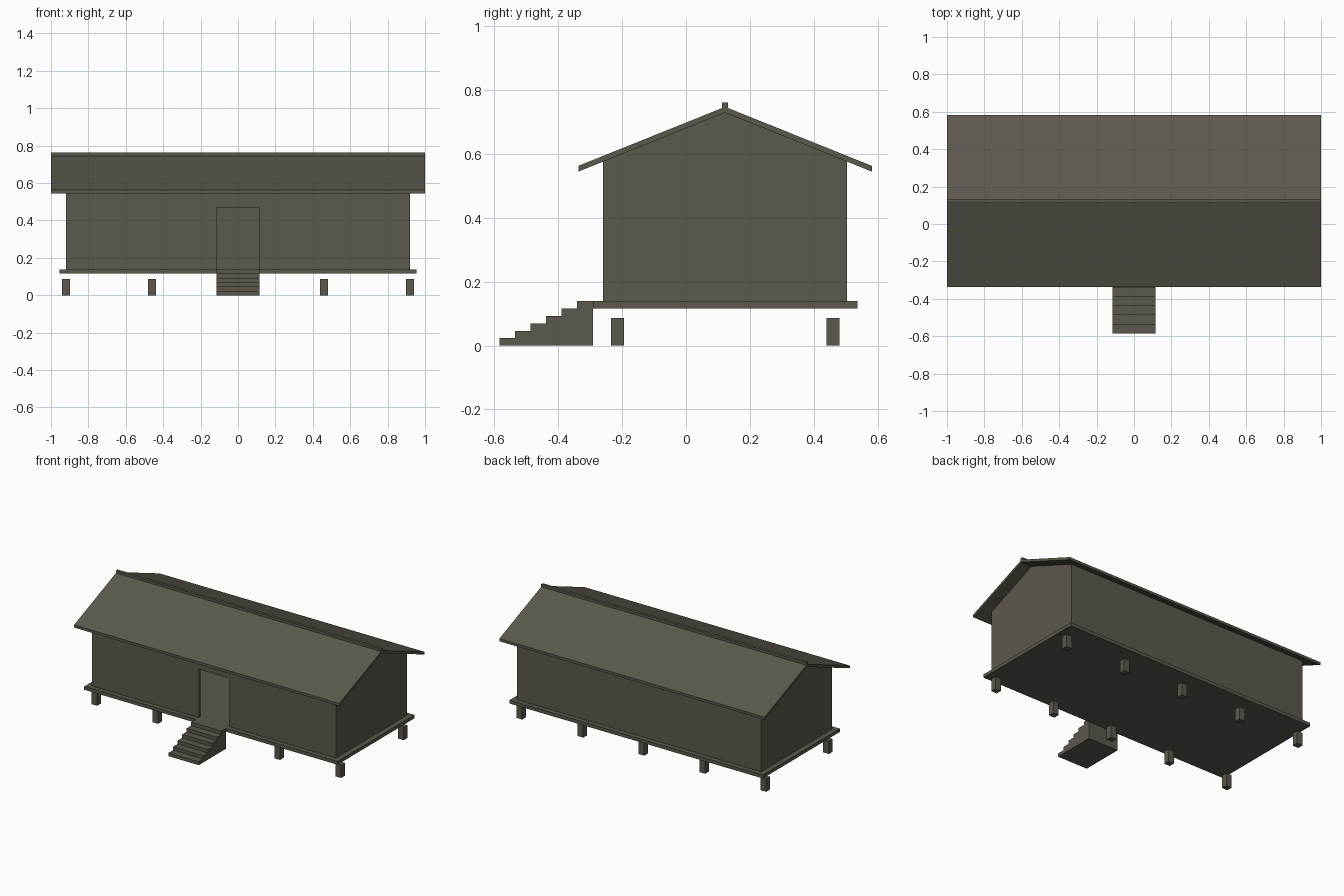
import bpy, bmesh
from mathutils import Vector

if "Cube" in bpy.data.objects:
    bpy.data.objects.remove(bpy.data.objects["Cube"])

wood = bpy.data.materials.new("weathered dark timber")
wood.diffuse_color = (0.108, 0.098, 0.075, 1)
wood.use_nodes = True
wood.node_tree.nodes["Principled BSDF"].inputs["Base Color"].default_value = wood.diffuse_color


def extrude_x(name, profile, half):
    """Extrude a (y, z) profile along x from -half to +half."""
    bm = bmesh.new()
    face = bm.faces.new([bm.verts.new((-half, y, z)) for y, z in profile])
    out = bmesh.ops.extrude_face_region(bm, geom=[face])
    verts = [v for v in out["geom"] if isinstance(v, bmesh.types.BMVert)]
    bmesh.ops.translate(bm, verts=verts, vec=Vector((2 * half, 0, 0)))
    bmesh.ops.recalc_face_normals(bm, faces=bm.faces)
    mesh = bpy.data.meshes.new(name)
    bm.to_mesh(mesh)
    bm.free()
    mesh.materials.append(wood)
    obj = bpy.data.objects.new(name, mesh)
    bpy.context.collection.objects.link(obj)
    return obj


def box(name, half_x, y0, y1, z0, z1, x=0):
    obj = extrude_x(name, [(y0, z0), (y1, z0), (y1, z1), (y0, z1)], half_x)
    obj.location.x = x
    return obj


def cut(target, cutter):
    mod = target.modifiers.new("cut", 'BOOLEAN')
    mod.operation = 'DIFFERENCE'
    mod.solver = 'EXACT'
    mod.object = cutter
    cutter.hide_render = True
    cutter.hide_set(True)


MID = 0.1225                        # ridge line in y
EAVE, WALL, THICK = 0.4595, 0.382, 0.02
FLOOR = 0.139
APEX, SLOPE = 0.73, 0.402           # roof underside


def under(d):
    return APEX - SLOPE * d


# stilts
for i in range(5):
    for row, y in (("front", -0.214), ("back", 0.46)):
        box(f"{row}_stilt_{i + 1}", 0.0215, y - 0.0205, y + 0.0205, 0, 0.087, -0.92 + 0.46 * i)

# floor platform
box("floor_platform", 0.955, -0.292, 0.537, 0.116, FLOOR)

# hollow walls with gable ends, open to the roof
walls = extrude_x("walls", [(MID - WALL, FLOOR), (MID + WALL, FLOOR), (MID + WALL, under(WALL)),
                            (MID, APEX), (MID - WALL, under(WALL))], 0.92)
inner = WALL - THICK
cut(walls, box("room_cutter", 0.92 - THICK, MID - inner, MID + inner, 0.05, 0.9))
# doorway
cut(walls, box("doorway_cutter", 0.114, MID - WALL - 0.1, MID - WALL + 0.1, 0.05, 0.468))

# pitched roof
t = 0.018
extrude_x("roof", [(MID - EAVE, under(EAVE)), (MID, APEX), (MID + EAVE, under(EAVE)),
                   (MID + EAVE, under(EAVE) + t), (MID, APEX + t), (MID - EAVE, under(EAVE) + t)], 1.0)
box("ridge_cap", 1.0, MID - 0.009, MID + 0.009, 0.742, 0.762)

# solid front steps
n, y0, y1 = 6, -0.585, -0.292
run, rise = (y1 - y0) / n, FLOOR / n
steps = [(y1, 0), (y0, 0)]
for i in range(n):
    steps += [(y0 + i * run, (i + 1) * rise), (y0 + (i + 1) * run, (i + 1) * rise)]
extrude_x("front_steps", steps, 0.114)
